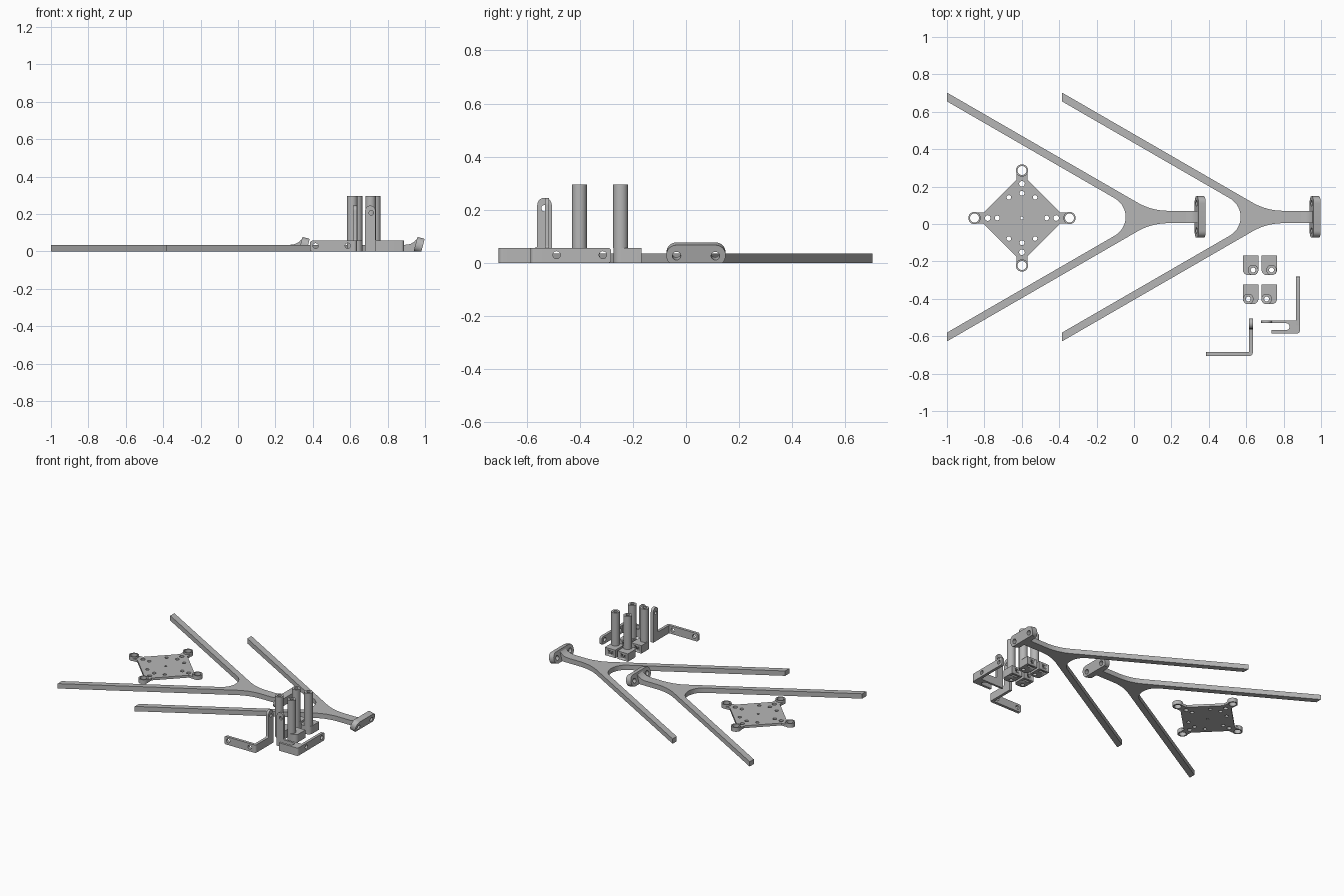
import bpy, bmesh, math
from mathutils import Matrix, Vector

if "Cube" in bpy.data.objects:
    bpy.data.objects.remove(bpy.data.objects["Cube"])

grey = bpy.data.materials.new("plain_grey")
grey.diffuse_color = (0.47, 0.47, 0.47, 1)
grey.use_nodes = True
grey.node_tree.nodes["Principled BSDF"].inputs["Base Color"].default_value = grey.diffuse_color


def arc(cx, cy, r, a0, a1, n=8):
    return [(cx + r * math.cos(math.radians(a0 + (a1 - a0) * i / n)),
             cy + r * math.sin(math.radians(a0 + (a1 - a0) * i / n))) for i in range(n + 1)]


def circle(cx, cy, r, n=24):
    return arc(cx, cy, r, 0, 360, n)[:-1]


def round_rect(x0, y0, x1, y1, r):
    return (arc(x1 - r, y1 - r, r, 0, 90) + arc(x0 + r, y1 - r, r, 90, 180)
            + arc(x0 + r, y0 + r, r, 180, 270) + arc(x1 - r, y0 + r, r, 270, 360))


def frame(u, v, origin):
    u, v = Vector(u), Vector(v)
    m = Matrix((u, v, u.cross(v))).transposed().to_4x4()
    m.translation = Vector(origin)
    return m


def plan(z=0):
    return frame((1, 0, 0), (0, 1, 0), (0, 0, z))


def facing_front(y):   # profile in x,z, grows towards -y
    return frame((1, 0, 0), (0, 0, 1), (0, y, 0))


def facing_right(x):   # profile in y,z, grows towards +x
    return frame((0, 1, 0), (0, 0, 1), (x, 0, 0))


def prism(name, loops, depth, m, floor=False):
    """Filled outline (first loop) with holes (other loops), extruded along the frame normal."""
    cu = bpy.data.curves.new(name, 'CURVE')
    cu.dimensions, cu.fill_mode, cu.extrude = '2D', 'BOTH', depth / 2
    for pts in loops:
        s = cu.splines.new('POLY')
        s.points.add(len(pts) - 1)
        for p, (x, y) in zip(s.points, pts):
            p.co = (x, y, 0, 1)
        s.use_cyclic_u = True
    tmp = bpy.data.objects.new(name + "_curve", cu)
    bpy.context.collection.objects.link(tmp)
    dg = bpy.context.evaluated_depsgraph_get()
    me = bpy.data.meshes.new_from_object(tmp.evaluated_get(dg))
    bpy.data.objects.remove(tmp)
    bm = bmesh.new()
    bm.from_mesh(me)
    bmesh.ops.remove_doubles(bm, verts=bm.verts, dist=1e-5)
    bmesh.ops.transform(bm, matrix=m @ Matrix.Translation((0, 0, depth / 2)), verts=bm.verts)
    if floor:          # trim whatever dips below the ground
        bmesh.ops.bisect_plane(bm, geom=bm.verts[:] + bm.edges[:] + bm.faces[:],
                               plane_co=(0, 0, 0), plane_no=(0, 0, 1), clear_inner=True)
        bmesh.ops.holes_fill(bm, edges=[e for e in bm.edges if e.is_boundary])
    bmesh.ops.recalc_face_normals(bm, faces=bm.faces)
    bm.to_mesh(me)
    bm.free()
    me.materials.clear()
    me.materials.append(grey)
    me.shade_smooth()
    me.set_sharp_from_angle(angle=math.radians(30))
    ob = bpy.data.objects.new(name, me)
    bpy.context.collection.objects.link(ob)
    return ob


def cut(ob, cutter):
    cutter.hide_render = True
    cutter.hide_set(True)
    mod = ob.modifiers.new("cut", 'BOOLEAN')
    mod.operation, mod.solver, mod.object = 'DIFFERENCE', 'EXACT', cutter


# Forked arms, each with a leaning two-hole mounting tab
MID = 0.0375
half = ([(0.34, 0.033)] + arc(0.183, 0.363, 0.33, -90, -120)
        + [(-1, 0.665), (-1, 0.618)] + arc(-0.16, 0, 0.115, 60, 0, 12))
fork = half + [(x, -y) for x, y in reversed(half[:-1])]
lean = math.radians(15)
for i, dx in enumerate((0, 0.615)):
    prism(f"fork_{i}", [[(x + dx, y + MID) for x, y in fork]], 0.035, plan())
    tab = [round_rect(-0.111, 0, 0.111, 0.08, 0.037)]
    tab += [circle(s * 0.073, 0.038, 0.016) for s in (-1, 1)]
    prism(f"mounting_tab_{i}", tab, 0.04,
          frame((0, 1, 0), (math.sin(lean), 0, math.cos(lean)), (0.324 + dx, MID, 0)), True)
    gusset = [(0.27, 0.034), (0.305, 0.039), (0.326, 0.05), (0.339, 0.064), (0.345, 0.06), (0.34, 0.034)]
    prism(f"tab_fillet_{i}", [[(x + dx, z) for x, z in gusset]], 0.066, facing_front(MID + 0.033))

# Diamond base plate with four ring lugs
CX, CY, D, LUG, N = -0.599, 0.032, 0.254, 0.033, 0.03
outline = []
for q in range(4):
    c, s = (1, 0, -1, 0)[q], (0, 1, 0, -1)[q]
    quarter = [(0.205, -N), (0.225, -N)] + arc(D - 0.004, 0, N, -90, 90, 10) + [(0.225, N), (0.205, N)]
    outline += [(CX + x * c - y * s, CY + x * s + y * c) for x, y in quarter]
holes = [circle(CX, CY, 0.008, 12)]
for c, s in ((1, 0), (0, 1), (-1, 0), (0, -1)):
    holes += [circle(CX + c * r, CY + s * r, rad) for r, rad in ((0.183, 0.015), (0.132, 0.013), (D, 0.024))]
for sx in (-1, 1):
    for sy in (-1, 1):
        holes.append(circle(CX + sx * 0.07, CY + sy * 0.11, 0.012))
prism("base_plate", [outline] + holes, 0.017, plan())
for i, (c, s) in enumerate(((1, 0), (0, 1), (-1, 0), (0, -1))):
    x, y = CX + c * D, CY + s * D
    prism(f"plate_lug_{i}", [circle(x, y, LUG), circle(x, y, 0.024)], 0.03, plan())

# Four hollow posts on block feet
for i, (x0, y1, px) in enumerate(((0.582, -0.168, 0.637), (0.682, -0.168, 0.735),
                                  (0.582, -0.323, 0.611), (0.682, -0.323, 0.709))):
    x1, y0, py, r = x0 + 0.083, y1 - 0.105, y1 - 0.078, 0.028
    block = [(x1, y1), (x0, y1)] + arc(x0 + r, y0 + r, r, 180, 270) + arc(x1 - r, y0 + r, r, 270, 360)
    foot = prism(f"post_foot_{i}", [block, circle(px, py, 0.013)], 0.057, plan())
    prism(f"post_{i}", [circle(px, py, 0.028, 32), circle(px, py, 0.013)], 0.238, plan(0.057))
    xm = (x0 + x1) / 2
    cut(foot, prism(f"screw_cutter_{i}", [circle(xm, 0.03, 0.012)], 0.05, facing_front(y1 + 0.01)))
    cut(foot, prism(f"nut_cutter_{i}", [round_rect(xm - 0.022, y1 - 0.03, xm + 0.022, y1 - 0.015, 0.001)],
                    0.055, plan(-0.01)))

# Corner bracket: holed strip, rounded corner, leg with upright
H = 0.057
prism("corner_bracket_strip", [round_rect(0.385, 0, 0.617, H, 0.012)]
      + [circle(x, 0.03, 0.014) for x in (0.415, 0.587)], 0.02, facing_front(-0.685))
prism("corner_bracket_bend", [[(0.605, -0.685), (0.605, -0.705)]
      + arc(0.62, -0.69, 0.015, -90, 0) + [(0.635, -0.67), (0.615, -0.67), (0.615, -0.685)]],
      H, plan())
leg = ([(-0.68, 0), (-0.505, 0)] + arc(-0.5325, 0.2175, 0.0275, 0, 180, 14)
       + arc(-0.568, H + 0.008, 0.008, 0, -90, 4) + [(-0.68, H)])
prism("corner_bracket_upright", [leg, circle(-0.5325, 0.206, 0.012)], 0.02, facing_right(0.615))

# Hook bracket: holed leg, slotted hook, upright arm
prism("hook_bracket_leg", [round_rect(-0.555, 0, -0.282, H, 0.012)]
      + [circle(y, 0.03, 0.014) for y in (-0.487, -0.313)], 0.02, facing_right(0.867))
hook = ([(0.735, -0.585)] + arc(0.872, -0.57, 0.015, -90, 0) + [(0.887, -0.535), (0.867, -0.515),
        (0.735, -0.515), (0.735, -0.53)] + arc(0.812, -0.549, 0.019, 90, -90, 10) + [(0.735, -0.568)])
prism("hook_bracket_hook", [hook], H, plan())
arm = ([(0.68, 0), (0.80, 0), (0.80, H)] + arc(0.743, H + 0.008, 0.008, -90, -180, 4)
       + arc(0.7075, 0.2175, 0.0275, 0, 180, 14))
prism("hook_bracket_upright", [arm, circle(0.7125, 0.206, 0.012)], 0.015, facing_front(-0.515))
